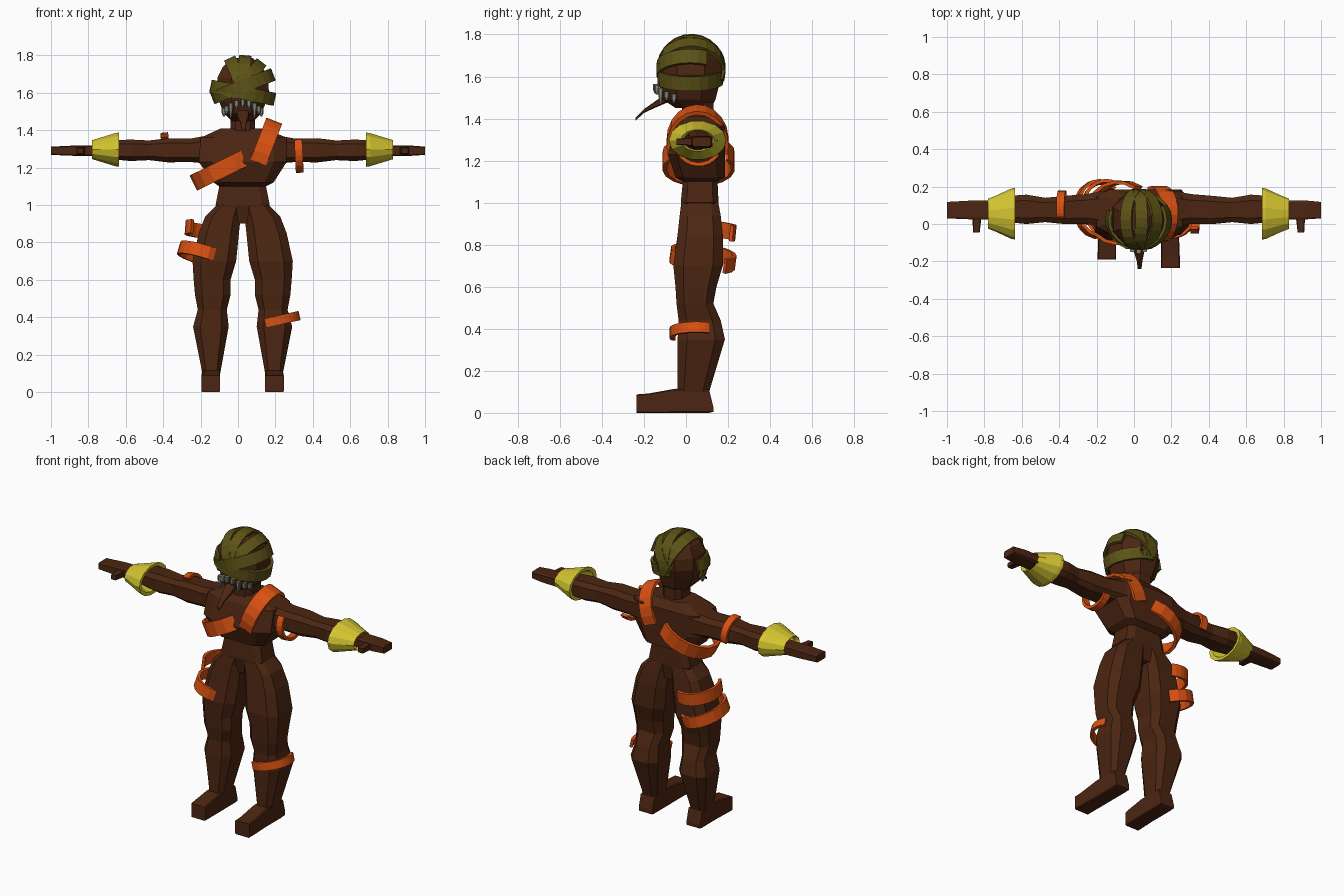
import bpy, bmesh, math
from mathutils import Vector

MID = 0.025  # symmetry line of the figure


def mat(name, rgb):
    m = bpy.data.materials.new(name)
    m.diffuse_color = (*rgb, 1)
    return m


BROWN = mat("dark brown skin", (0.072, 0.019, 0.006))
ORANGE = mat("orange strap", (0.70, 0.083, 0.006))
YELLOW = mat("yellow cuff", (0.66, 0.56, 0.03))
OLIVE = mat("olive wrap", (0.107, 0.084, 0.008))
GREY = mat("grey teeth", (0.22, 0.24, 0.19))


def skin(name, rings, material, caps=True, loop=False):
    """Join equal rings of points into one surface."""
    bm = bmesh.new()
    rows = [[bm.verts.new(p) for p in r] for r in rings]
    n = len(rows[0])
    pairs = list(zip(rows, rows[1:]))
    if loop:
        pairs.append((rows[-1], rows[0]))
    for a, b in pairs:
        for i in range(n):
            j = (i + 1) % n
            bm.faces.new((a[i], a[j], b[j], b[i]))
    if caps and not loop:
        bm.faces.new(rows[0])
        bm.faces.new(rows[-1])
    bmesh.ops.recalc_face_normals(bm, faces=bm.faces[:])
    me = bpy.data.meshes.new(name)
    bm.to_mesh(me)
    bm.free()
    me.materials.append(material)
    ob = bpy.data.objects.new(name, me)
    bpy.context.collection.objects.link(ob)
    return ob


def loft(name, axis, sections, material, side=None, cut=0.4):
    """Chamfered box sections (position, u0, u1, v0, v1) along an axis.
    With side = +1 or -1, x is measured outward from the symmetry line."""
    rings = []
    for p, u0, u1, v0, v1 in sections:
        cu, cv = (u1 - u0) / 2 * cut, (v1 - v0) / 2 * cut
        pts = [(u0 + cu, v0), (u1 - cu, v0), (u1, v0 + cv), (u1, v1 - cv),
               (u1 - cu, v1), (u0 + cu, v1), (u0, v1 - cv), (u0, v0 + cv)]
        ring = [{"z": (u, v, p), "x": (p, u, v), "y": (u, p, v)}[axis] for u, v in pts]
        if side:
            ring = [(MID + side * x, y, z) for x, y, z in ring]
        rings.append(ring)
    return skin(name, rings, material)


def band(name, centre, normal, r1, r2, a0, a1, width, material, thick=0.018, n=12):
    """Curved strip; r1 is the front-back radius, r2 the other one. 0 degrees is the front."""
    c, nz = Vector(centre), Vector(normal).normalized()
    ax = Vector((0, -1, 0))
    ax = (ax - nz * ax.dot(nz)).normalized()
    ay = nz.cross(ax)
    rings = []
    for i in range(n + 1):
        a = math.radians(a0 + (a1 - a0) * i / n)
        rings.append([c + ax * math.cos(a) * (r1 + d) + ay * math.sin(a) * (r2 + d) + nz * w
                      for d, w in ((0, -width / 2), (thick, -width / 2),
                                   (thick, width / 2), (0, width / 2))])
    return skin(name, rings, material)


# Torso, hips and neck
loft("torso", "z", [(0.90, -0.02, 0.07, 0.0, 0.14), (1.0, -0.12, 0.17, -0.025, 0.155),
                    (1.10, -0.10, 0.15, -0.015, 0.15), (1.12, -0.13, 0.19, -0.05, 0.185),
                    (1.23, -0.21, 0.26, -0.085, 0.185), (1.36, -0.20, 0.26, -0.05, 0.185),
                    (1.41, -0.09, 0.14, -0.01, 0.15)], BROWN, cut=0.3)
loft("neck", "z", [(1.39, -0.04, 0.09, -0.02, 0.13), (1.50, -0.04, 0.09, -0.02, 0.13)], BROWN)

# Limbs, mirrored
for s, tag in ((1, "left"), (-1, "right")):
    loft(tag + "_leg", "z", [(1.02, 0.0, 0.12, -0.02, 0.15), (0.94, 0.01, 0.20, -0.03, 0.165),
                             (0.85, 0.02, 0.235, -0.04, 0.175), (0.70, 0.035, 0.268, -0.06, 0.175),
                             (0.60, 0.065, 0.262, -0.05, 0.145), (0.52, 0.065, 0.255, -0.045, 0.13),
                             (0.44, 0.085, 0.24, -0.035, 0.165), (0.35, 0.075, 0.265, -0.04, 0.185),
                             (0.10, 0.12, 0.215, -0.04, 0.11)], BROWN, s)
    toe = -0.235 if s > 0 else -0.19
    loft(tag + "_foot", "y", [(0.13, 0.12, 0.215, 0.005, 0.03), (0.11, 0.12, 0.215, 0.0, 0.11),
                              (-0.05, 0.12, 0.215, 0.0, 0.115), (-0.18, 0.12, 0.22, 0.0, 0.092),
                              (toe, 0.12, 0.22, 0.0, 0.088)], BROWN, s, 0.1)
    loft(tag + "_arm", "x", [(0.17, -0.02, 0.18, 1.22, 1.375), (0.28, 0.0, 0.16, 1.23, 1.355),
                             (0.40, 0.0, 0.15, 1.228, 1.357), (0.50, 0.01, 0.14, 1.24, 1.345),
                             (0.60, 0.0, 0.157, 1.235, 1.35), (0.70, 0.01, 0.15, 1.245, 1.345),
                             (0.80, 0.03, 0.12, 1.26, 1.32)], BROWN, s)
    tip = 0.975 if s > 0 else 1.025
    loft(tag + "_hand", "x", [(0.76, 0.025, 0.125, 1.26, 1.32), (0.90, 0.025, 0.125, 1.263, 1.318),
                              (tip, 0.03, 0.118, 1.268, 1.312)], BROWN, s, 0.2)
    loft(tag + "_thumb", "y", [(0.04, 0.84, 0.89, 1.27, 1.31), (-0.045, 0.85, 0.885, 1.275, 1.305)],
         BROWN, s, 0.2)
    # Flared hollow cuff: outside profile, then back along the inside
    cuff = []
    for u, ry, rz in ((0.805, 0.08, 0.052), (0.76, 0.098, 0.066), (0.68, 0.135, 0.091),
                      (0.66, 0.138, 0.094), (0.663, 0.11, 0.074), (0.78, 0.065, 0.045)):
        cuff.append([(MID + s * u, 0.055 + ry * math.cos(k * math.tau / 14),
                      1.296 + rz * math.sin(k * math.tau / 14)) for k in range(14)])
    skin(tag + "_cuff", cuff, YELLOW, loop=True)

# Head and jaw
loft("head", "z", [(1.45, -0.035, 0.085, -0.05, 0.12), (1.49, -0.075, 0.125, -0.11, 0.14),
                   (1.55, -0.10, 0.15, -0.125, 0.155), (1.61, -0.115, 0.165, -0.125, 0.17),
                   (1.68, -0.11, 0.16, -0.12, 0.165), (1.74, -0.08, 0.13, -0.09, 0.13),
                   (1.785, -0.03, 0.08, -0.04, 0.07)], BROWN, cut=0.55)
loft("tongue", "y", [(-0.08, -0.01, 0.06, 1.48, 1.53), (-0.15, 0.0, 0.055, 1.45, 1.48),
                     (-0.20, 0.015, 0.045, 1.427, 1.445), (-0.24, 0.02, 0.04, 1.39, 1.405)], BROWN)

# Teeth in an arch with longer fangs at the corners
for i in range(9):
    a = math.radians(-76 + 19 * i)
    x, y = MID + 0.103 * math.sin(a), -0.03 - 0.115 * math.cos(a)
    z = 1.55 - 0.05 * math.sin(a) ** 2
    w, drop = 0.012, (0.065 if i in (2, 6) else 0.03)
    loft("tooth", "z", [(z + 0.015, x - w, x + w, y - w, y + w),
                        (z - 0.012, x - w, x + w, y - w, y + w),
                        (z - drop, x - 0.004, x + 0.004, y - 0.004, y + 0.004)], GREY)

# Head wraps: strips over the crown, then strips round the brow
for t, a0, a1 in ((-25, 5, 205), (5, 15, 200), (38, 5, 195)):
    t = math.radians(t)
    band("crown_wrap", (MID, 0.025, 1.635), (-math.cos(t), 0, math.sin(t)),
         0.145, 0.148, a0, a1, 0.065, OLIVE)
band("brow_wrap_high", (MID, 0.02, 1.635), (-0.36, 0, 0.93), 0.142, 0.158, -95, 120, 0.07, OLIVE, n=14)
band("brow_wrap_low", (MID, 0.02, 1.60), (0.2, 0, 0.97), 0.138, 0.158, -110, 190, 0.07, OLIVE, n=18)

# Orange straps
band("shoulder_strap", (0.13, 0.055, 1.285), (-0.93, 0, 0.36), 0.13, 0.16, -20, 195, 0.09, ORANGE)
band("chest_strap", (-0.07, 0.06, 1.20), (-0.44, 0, 0.9), 0.155, 0.17, -215, 38, 0.09, ORANGE)
band("left_arm_strap", (0.325, 0.06, 1.28), (1, 0, 0.05), 0.095, 0.09, -40, 150, 0.042, ORANGE)
band("right_arm_strap", (-0.385, 0.08, 1.29), (1, 0, 0.1), 0.08, 0.08, -205, -65, 0.042, ORANGE)
band("thigh_strap_low", (-0.19, 0.08, 0.735), (0.28, 0.13, 0.95), 0.14, 0.115, -225, 35, 0.07, ORANGE)
band("thigh_strap_high", (-0.15, 0.09, 0.87), (0.08, 0.1, 1), 0.13, 0.115, -205, -50, 0.075, ORANGE)
band("shin_strap", (0.20, 0.05, 0.38), (-0.22, 0, 0.97), 0.11, 0.115, -25, 120, 0.05, ORANGE)
